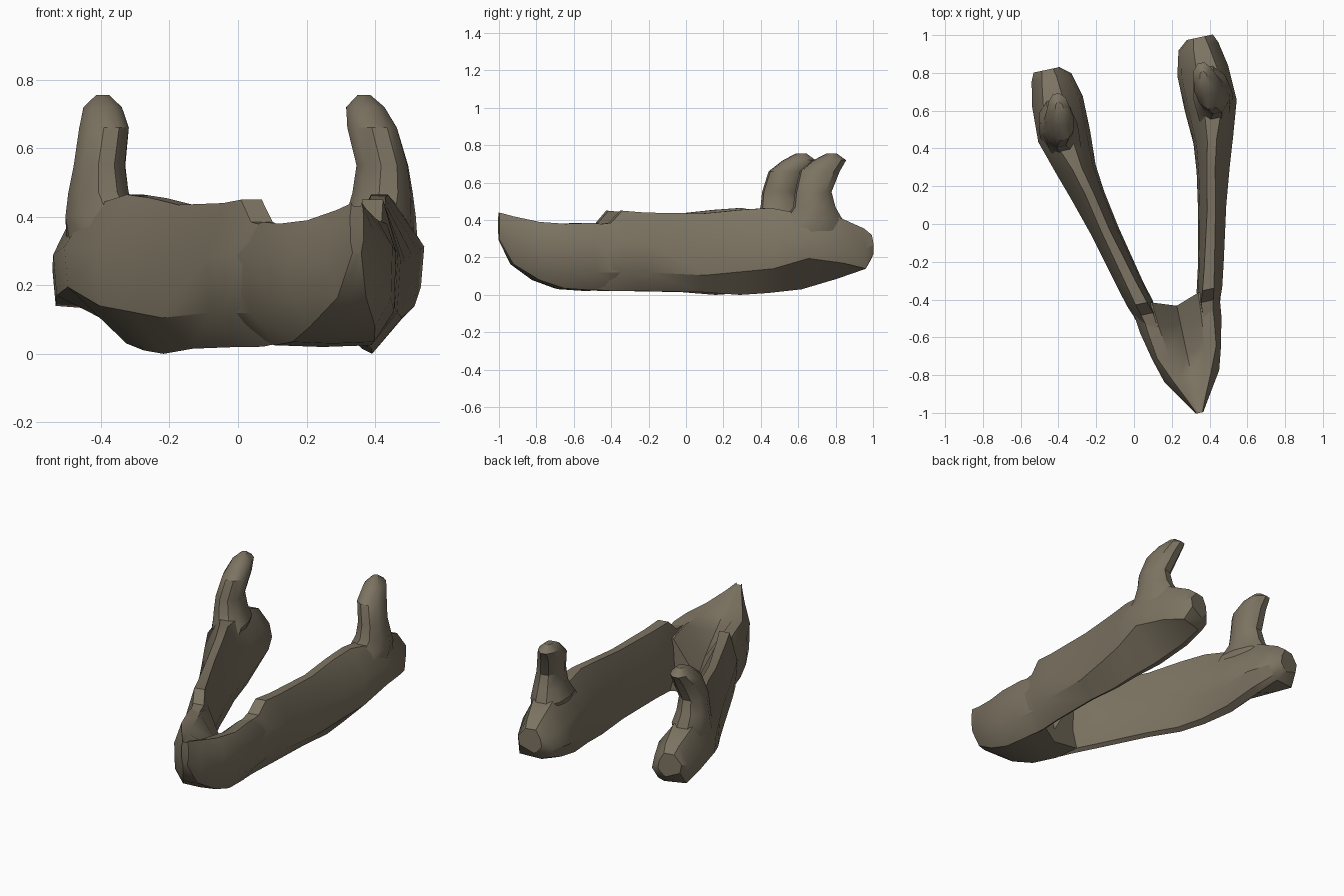
import bpy, bmesh, math
from mathutils import Matrix, Vector

# One dull brown bone colour
bone = bpy.data.materials.new("dull_bone_brown")
bone.diffuse_color = (0.2, 0.17, 0.12, 1)

# The jaw is symmetric about an axis from the chin tip, turned 12 degrees
PLACE = Matrix.Translation((0.347, -1.0, 0)) @ Matrix.Rotation(math.radians(12), 4, 'Z')


def loft(name, rings, side=1):
    """Skin closed rings of points and cap both ends."""
    bm = bmesh.new()
    loops = [[bm.verts.new(PLACE @ Vector((side * x, y, z))) for x, y, z in r] for r in rings]
    n = len(loops[0])
    for a, b in zip(loops, loops[1:]):
        for i in range(n):
            j = (i + 1) % n
            bm.faces.new((a[i], a[j], b[j], b[i]))
    bm.faces.new(loops[0])
    bm.faces.new(loops[-1])
    bmesh.ops.recalc_face_normals(bm, faces=bm.faces)
    me = bpy.data.meshes.new(name)
    bm.to_mesh(me)
    bm.free()
    me.materials.append(bone)
    ob = bpy.data.objects.new(name, me)
    bpy.context.collection.objects.link(ob)
    bpy.ops.object.select_all(action='DESELECT')
    ob.select_set(True)
    bpy.context.view_layer.objects.active = ob
    bpy.ops.object.shade_smooth_by_angle(angle=math.radians(35))
    return ob


# Chin: length, half width, rim outer, rim inner, centre top, rim top, bottom
chin = [
    (0.00, 0.020, 0.016, 0.010, 0.43, 0.44, 0.29),
    (0.07, 0.065, 0.045, 0.025, 0.41, 0.42, 0.16),
    (0.20, 0.149, 0.105, 0.060, 0.36, 0.39, 0.075),
    (0.33, 0.187, 0.160, 0.095, 0.29, 0.38, 0.03),
    (0.48, 0.220, 0.180, 0.115, 0.20, 0.385, 0.02),
    (0.58, 0.242, 0.190, 0.125, 0.11, 0.36, 0.03),
]


def chin_ring(y, w, ro, ri, zc, zr, zb):
    h = zr - zb
    half = [(ri, zr - 0.01), (ro, zr), (w, zb + 0.76 * h), (0.97 * w, zb + 0.27 * h), (0.65 * w, zb + 0.005)]
    pts = [(0, zc)] + half + [(0, zb)] + [(-x, z) for x, z in reversed(half)]
    notch = 0.35 if y > 0.5 else 0  # curved notch at the rear edge
    return [(x, y + notch * abs(x), z) for x, z in pts]


loft("chin", [chin_ring(*s) for s in chin])

# Side branch: length, outer, inner, bottom, lower crease, top, ridge outer, ridge inner
branch = [
    (0.45, 0.200, 0.110, 0.03, 0.13, 0.370, 0.165, 0.12),
    (0.57, 0.234, 0.112, 0.022, 0.135, 0.385, 0.195, 0.13),
    (0.63, 0.257, 0.118, 0.02, 0.135, 0.450, 0.212, 0.150),
    (0.75, 0.290, 0.150, 0.02, 0.12, 0.440, 0.240, 0.185),
    (1.05, 0.368, 0.215, 0.015, 0.105, 0.435, 0.310, 0.265),
    (1.25, 0.430, 0.250, 0.00, 0.125, 0.455, 0.350, 0.305),
    (1.40, 0.480, 0.265, 0.01, 0.14, 0.465, 0.390, 0.340),
    (1.58, 0.537, 0.256, 0.03, 0.195, 0.430, 0.460, 0.36),
    (1.77, 0.530, 0.256, 0.085, 0.17, 0.410, 0.470, 0.36),
    (1.90, 0.505, 0.290, 0.130, 0.14, 0.355, 0.450, 0.37),
    (1.945, 0.485, 0.345, 0.18, 0.215, 0.320, 0.440, 0.38),
]


def branch_ring(y, xo, xi, zb, zl, zt, ro, ri):
    w = xo - xi
    pts = [(ro, zt), (xo, zl + 0.5 * (zt - zl)), (xo - 0.01, zl), (xi + 0.34 * w, zb),
           (xi + 0.17 * w, zb + 0.015), (xi, zb + 0.3 * (zt - zb)),
           (xi + 0.2 * (ri - xi), zb + 0.65 * (zt - zb)), (ri, zt)]
    return [(x, y, z) for x, z in pts]


# Upright process: height, centre across, centre along, half sizes, slant along the branch
process = [
    (0.22, 0.415, 1.53, 0.070, 0.26, 0.30),
    (0.31, 0.430, 1.58, 0.088, 0.23, 0.28),
    (0.40, 0.418, 1.632, 0.105, 0.16, 0.15),
    (0.47, 0.424, 1.634, 0.090, 0.115, 0.05),
    (0.55, 0.422, 1.628, 0.077, 0.10, 0),
    (0.66, 0.400, 1.668, 0.074, 0.11, 0),
    (0.72, 0.392, 1.725, 0.057, 0.09, 0),
    (0.755, 0.390, 1.735, 0.020, 0.03, 0),
]


def oval(z, cx, cy, rx, ry, slant):
    angles = [i * math.tau / 10 for i in range(10)]
    return [(cx + rx * math.cos(a) + slant * ry * min(math.sin(a), 0), cy + ry * math.sin(a), z)
            for a in angles]


for label, side in (("right", 1), ("left", -1)):
    loft(label + "_jaw_branch", [branch_ring(*s) for s in branch], side)
    loft(label + "_upright_process", [oval(*s) for s in process], side)
